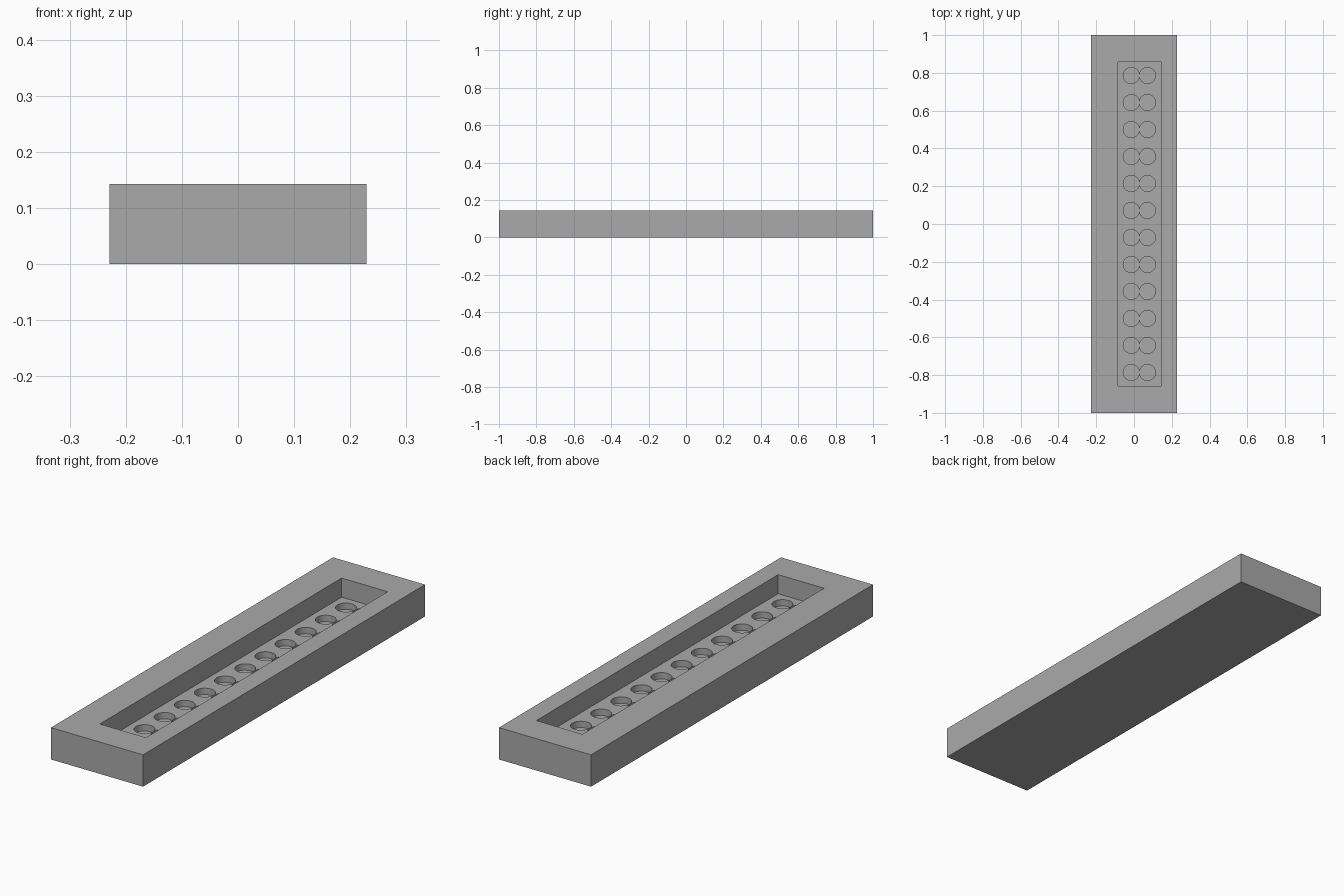
import bpy
import bmesh
from mathutils import Matrix

if "Cube" in bpy.data.objects:
    bpy.data.objects.remove(bpy.data.objects["Cube"], do_unlink=True)

U = 1 / 70                      # one millimetre in scene units
LENGTH, WIDTH, HEIGHT = 140, 32, 10
FLOOR = 4                       # height of the pocket floor
HOLE_DEPTH, HOLE_RADIUS = 2, 2.99
ROWS, PITCH = 12, 10
POCKET_X = 2                    # the pocket sits off centre

grey = bpy.data.materials.new("plain grey")
grey.use_nodes = True
colour = (0.4, 0.4, 0.4, 1)
grey.diffuse_color = colour
grey.node_tree.nodes["Principled BSDF"].inputs["Base Color"].default_value = colour


def add_box(bm, x, width, length, low, high):
    place = Matrix.Translation((x * U, 0, (low + high) / 2 * U))
    size = Matrix.Diagonal((width * U, length * U, (high - low) * U, 1))
    bmesh.ops.create_cube(bm, size=1, matrix=place @ size)


def add_peg(bm, x, y, low, high):
    bmesh.ops.create_cone(
        bm, cap_ends=True, segments=48, radius1=HOLE_RADIUS * U,
        radius2=HOLE_RADIUS * U, depth=(high - low) * U,
        matrix=Matrix.Translation((x * U, y * U, (low + high) / 2 * U)))


def finish(name, bm):
    mesh = bpy.data.meshes.new(name)
    bm.to_mesh(mesh)
    bm.free()
    mesh.materials.append(grey)
    obj = bpy.data.objects.new(name, mesh)
    bpy.context.collection.objects.link(obj)
    return obj


# Solid block
bm = bmesh.new()
add_box(bm, 0, WIDTH, LENGTH, 0, HEIGHT)
tray = finish("tray", bm)

# Pocket cutter
bm = bmesh.new()
add_box(bm, POCKET_X, 16, 120, FLOOR, HEIGHT + 2)
cutters = [finish("pocket_cutter", bm)]

# Two columns of round hole cutters
for name, side in (("left_hole_cutter", 3), ("right_hole_cutter", -3)):
    bm = bmesh.new()
    for row in range(ROWS):
        add_peg(bm, POCKET_X + side, (row - (ROWS - 1) / 2) * PITCH,
                FLOOR - HOLE_DEPTH, FLOOR + 1)
    cutters.append(finish(name, bm))

# Carve the block
for cutter in cutters:
    cut = tray.modifiers.new(cutter.name, "BOOLEAN")
    cut.operation = "DIFFERENCE"
    cut.solver = "EXACT"
    cut.object = cutter
bpy.context.view_layer.objects.active = tray
tray.select_set(True)
for cutter in cutters:
    bpy.ops.object.modifier_apply(modifier=cutter.name)
    bpy.data.objects.remove(cutter, do_unlink=True)

# Smooth hole walls, crisp edges
bpy.ops.object.select_all(action="DESELECT")
tray.select_set(True)
bpy.ops.object.shade_smooth_by_angle()
